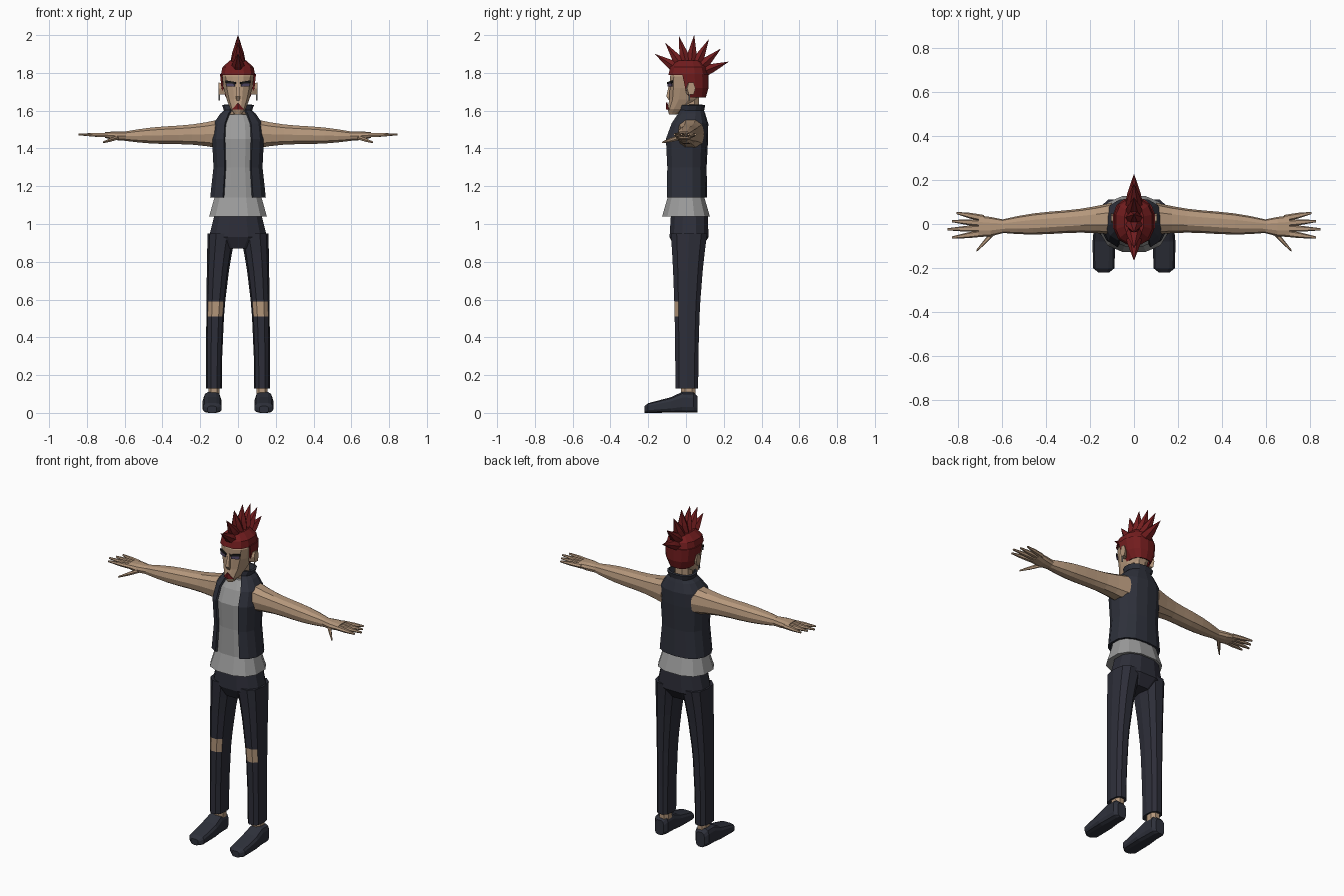
import bpy, bmesh
from math import sin, cos, pi, radians
from mathutils import Vector

old = bpy.data.objects.get("Cube")
if old:
    bpy.data.objects.remove(old)


def material(name, *rgb):
    made = bpy.data.materials.new(name)
    made.use_nodes = True
    made.diffuse_color = (*rgb, 1)
    shader = made.node_tree.nodes["Principled BSDF"]
    shader.inputs["Base Color"].default_value = (*rgb, 1)
    shader.inputs["Roughness"].default_value = 0.9
    return made


SKIN = material("skin", .46, .31, .2)
DENIM = material("dark_denim", .026, .027, .04)
NAVY = material("navy_cloth", .027, .03, .043)
GREY = material("shirt_grey", .33, .33, .33)
RED = material("hair_red", .17, .012, .013)
BLACK = material("brow_black", .01, .01, .01)
VIOLET = material("eye_violet", .09, .07, .14)

X, Y, Z = Vector((1, 0, 0)), Vector((0, 1, 0)), Vector((0, 0, 1))


def finish(bm, name, materials, mirror, thickness, rule=None):
    bmesh.ops.recalc_face_normals(bm, faces=bm.faces)
    bm.normal_update()
    if rule:
        for face in bm.faces:
            face.material_index = rule(face)
    mesh = bpy.data.meshes.new(name)
    bm.to_mesh(mesh)
    bm.free()
    for used in materials:
        mesh.materials.append(used)
    part = bpy.data.objects.new(name, mesh)
    bpy.context.scene.collection.objects.link(part)
    if mirror:
        part.modifiers.new("Mirror", "MIRROR")
    if thickness:
        solid = part.modifiers.new("Thickness", "SOLIDIFY")
        solid.thickness, solid.offset = thickness, 0


def loft(name, rings, *materials, u=X, v=Y, sides=12, power=.8, gap=0,
         thickness=0, mirror=False, rule=None):
    """Skin rings of (x, y, z, half size u, half size v); gap opens the -v side."""
    def soften(value):
        return abs(value) ** power * (1 if value > 0 else -1)

    start = radians(gap)
    if gap:
        angles = [start + 2 * (pi - start) * i / sides for i in range(sides + 1)]
    else:
        angles = [2 * pi * (i + .5) / sides for i in range(sides)]
    bm = bmesh.new()
    rows = []
    for *center, half_u, half_v in rings:
        rows.append([bm.verts.new(Vector(center) + u * half_u * soften(sin(angle))
                                  - v * half_v * soften(cos(angle)))
                     for angle in angles])
    for low, high in zip(rows, rows[1:]):
        for i in range(sides):
            j = (i + 1) % len(angles)
            bm.faces.new((low[i], low[j], high[j], high[i]))
    if not gap:
        bm.faces.new(rows[0])
        bm.faces.new(rows[-1])
    finish(bm, name, materials, mirror, thickness, rule)


def midline(*rings):
    """Rings of (y, z, half width, half depth) on the centre plane."""
    return [(0, *ring) for ring in rings]


def mix(start, end, amount):
    return start + (end - start) * amount


def face_plate(name, paint, *outline):
    """Thin plate from (x, z) points, slanted back along the cheek."""
    bm = bmesh.new()
    bm.faces.new([bm.verts.new((x, .45 * x - .102, z)) for x, z in outline])
    finish(bm, name, [paint], True, .006)


# Trousers: legs narrow toward the cuff, skin shows through the torn knees
CUFF, KNEE_LOW, KNEE_HIGH, LEG_TOP = .13, .51, .59, .95


def leg_ring(z):
    swell = ((z - CUFF) / (LEG_TOP - CUFF)) ** 2.5
    return (mix(.127, .086, swell), mix(.004, .016, swell), z,
            mix(.042, .075, swell), mix(.063, .1, swell))


def torn_knee(face):
    middle = face.calc_center_median().z
    return int(KNEE_LOW < middle < KNEE_HIGH and face.normal.y < -.45)


loft("trouser_legs",
     [leg_ring(z) for z in (CUFF, .3, KNEE_LOW, KNEE_HIGH, .75, .85, LEG_TOP)],
     DENIM, SKIN, sides=10, mirror=True, rule=torn_knee)
loft("trouser_hips", midline((.01, .87, .09, .07), (.016, .93, .158, .106),
                             (.018, 1.06, .125, .1)), DENIM)

# Ankles and shoes
loft("ankles", [(.127, .012, z, .032, .04) for z in (.07, .16)],
     SKIN, sides=8, mirror=True)
shoe_profile = [(.06, .03, .045), (.04, .045, .055), (-.02, .046, .056),
                (-.08, .052, .042), (-.2, .05, .026), (-.22, .025, .018)]
loft("shoes", [(.137, y, height, width, height) for y, width, height in shoe_profile],
     NAVY, v=Z, power=.6, mirror=True)

# Shirt, and an open vest that follows the same torso and ends in a collar
torso = [(1.04, .157, .13), (1.14, .128, .1), (1.3, .11, .097),
         (1.45, .118, .105), (1.53, .11, .09), (1.58, .075, .065)]
collar = [(1.6, .07, .06), (1.63, .08, .06)]


def torso_rings(profile):
    return midline(*((max(0, (z - 1.45) / 5), z, width, depth)
                     for z, width, depth in profile))


loft("shirt", torso_rings(torso), GREY)
vest = [(z, width + .016, depth + .006) for z, width, depth in torso[1:]]
loft("vest", torso_rings(vest + collar), NAVY, gap=27, thickness=.012)


# Arms: an even taper with a wave for the muscles
def arm_ring(step):
    radius = mix(.072, .03, step) - .006 * sin(2 * pi * step)
    return (mix(.1, .6, step), mix(.025, -.01, step), mix(1.477, 1.465, step),
            radius, radius * mix(1.1, .85, step))


loft("arms", [arm_ring(i / 7) for i in range(8)],
     SKIN, u=Y, v=Z, sides=10, mirror=True)

# Hands
loft("palms", [(.59, -.01, 1.465, .03, .025), (.65, -.012, 1.467, .044, .024),
               (.705, -.01, 1.471, .049, .016)],
     SKIN, u=Y, v=Z, sides=10, mirror=True)


def digit(name, base, tip):
    base, tip = Vector(base), Vector(tip)
    rings = [(*base.lerp(tip, t), mix(.016, .005, t * t), mix(.013, .005, t * t))
             for t in (0, .5, 1)]
    loft(name, rings, SKIN, u=Y, v=Z, sides=6, mirror=True)


for i, label in enumerate(("little", "ring", "middle", "index")):
    digit(label + "_fingers", (.68, .025 - .022 * i, 1.47),
          (.845 - .02 * abs(i - 2), .05 - .037 * i, 1.474))
digit("thumbs", (.63, -.03, 1.46), (.715, -.122, 1.432))

# Neck, head, nose and ears
loft("neck", midline((.025, 1.55, .05, .05), (.022, 1.68, .046, .05)), SKIN, sides=8)
loft("head", midline((-.07, 1.58, .018, .02), (-.045, 1.61, .042, .055),
                     (-.012, 1.66, .062, .078), (0, 1.72, .078, .088),
                     (.005, 1.78, .086, .092), (.01, 1.84, .065, .075)), SKIN)
loft("nose", midline((-.082, 1.75, .007, .008), (-.09, 1.675, .016, .019),
                     (-.083, 1.655, .01, .01)), SKIN, sides=4)
loft("ears", [(.07, .012, 1.712, .016, .028), (.104, .028, 1.718, .022, .036)],
     SKIN, u=Y, v=Z, sides=6, mirror=True)
loft("earrings", [(.098, .018, z, .004, .004) for z in (1.655, 1.685)],
     GREY, sides=6, mirror=True)

# Painted face details
face_plate("eyes", VIOLET, (.018, 1.727), (.06, 1.727), (.062, 1.745), (.018, 1.742))
face_plate("eyebrows", BLACK, (.012, 1.742), (.066, 1.746), (.066, 1.76), (.012, 1.751))
face_plate("goatee", RED, (0, 1.642), (0, 1.605), (.032, 1.605))

# Hair: cropped cap, back with sideburns, and a fan of crest spikes
loft("hair_cap", midline((.01, 1.79, .093, .106), (.01, 1.83, .085, .096),
                         (.012, 1.865, .045, .066)), RED)
loft("hair_back", midline((.034, 1.672, .06, .066), (.022, 1.72, .084, .092),
                          (.01, 1.795, .092, .105)), RED, gap=78, sides=8, thickness=.01)
fan_center = Vector((0, .02, 1.78))
for i in range(7):
    lean = radians(21 * i - 57)
    out = Y * sin(lean) + Z * cos(lean)
    rings = [(*(fan_center + out * reach), size, size * .85)
             for reach, size in ((.06, .044), (.13, .03), (.22, .001))]
    loft(f"hair_spike_{i + 1}", rings, RED, v=out.cross(X), sides=6, power=1)
